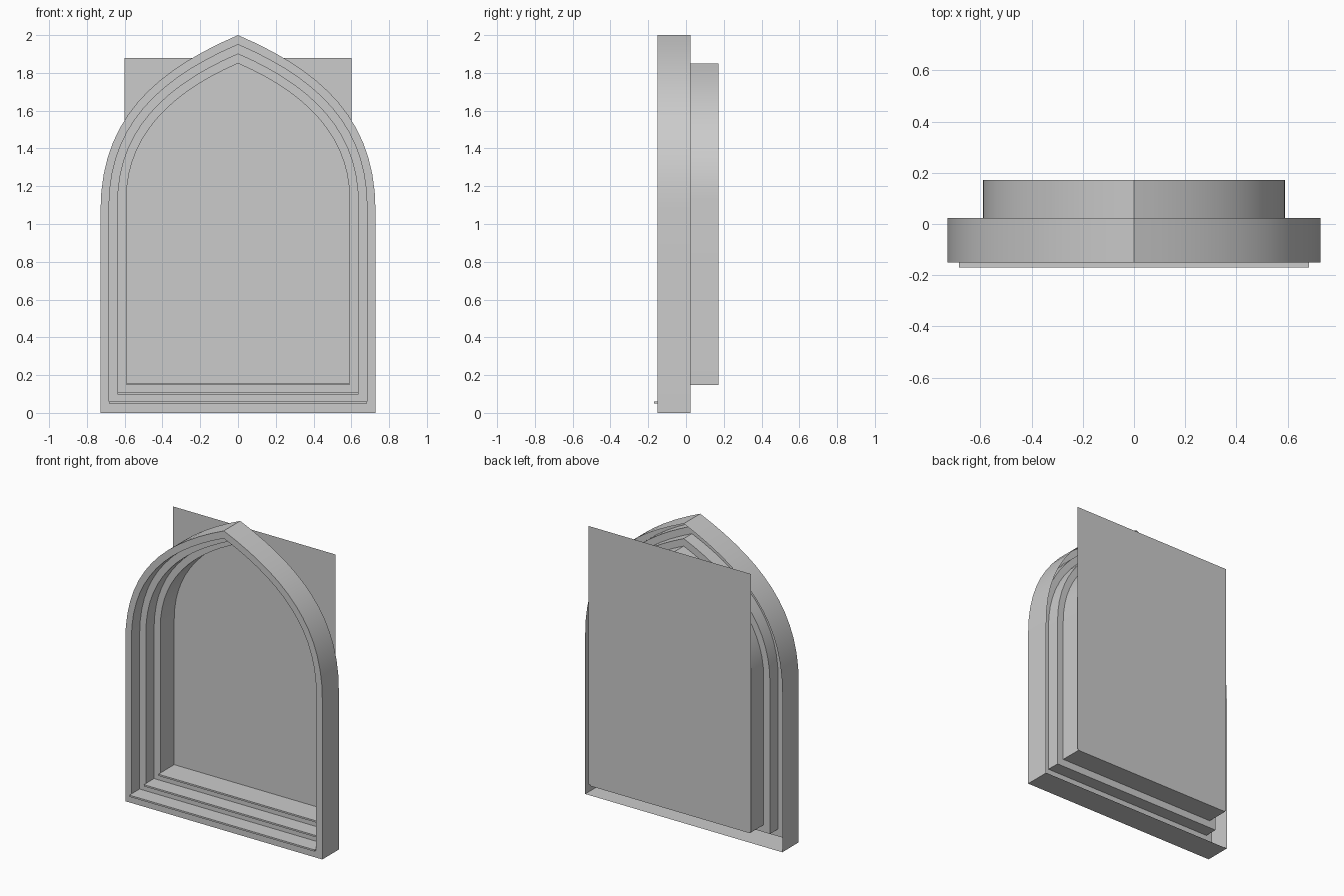
import bpy, bmesh

if "Cube" in bpy.data.objects:
    bpy.data.objects.remove(bpy.data.objects["Cube"])

SEG = 14
FRONTS = [-0.15, -0.063, 0.024]      # front face of each stepped order
BACK = 0.171                         # plane of the rear panel
WIDTHS = [0.728, 0.683, 0.637, 0.591]


def make(name, verts, faces):
    me = bpy.data.meshes.new(name)
    me.from_pydata(verts, [], faces)
    ob = bpy.data.objects.new(name, me)
    bpy.context.collection.objects.link(ob)
    return ob


def outline(i):
    """Pointed arch outline number i (0 = outermost), anticlockwise from the front."""
    w, base, top = WIDTHS[i], 0.049 * i, 2 - 0.05 * i
    spring, a, b = 1.07 + 0.02 * i, 0.48 - 0.05 * i, 0.45 - 0.029 * i
    ctrl = [(w, spring), (w, spring + a), (b, top - 0.43 * b), (0, top)]
    right = [(w, base)]
    for k in range(SEG + 1):
        t = k / SEG
        c = [(1 - t) ** 3, 3 * t * (1 - t) ** 2, 3 * t * t * (1 - t), t ** 3]
        right.append(tuple(sum(c[n] * ctrl[n][d] for n in range(4)) for d in (0, 1)))
    return right + [(-x, z) for x, z in reversed(right[:-1])]


# Stepped arch surround: one open-backed sheet through successive rings
rings = [(0, 0.024)]
for i, y in enumerate(FRONTS):
    rings += [(i, y), (i + 1, y)]
rings.append((3, BACK))
verts, faces = [], []
for i, y in rings:
    verts += [(x, y, z) for x, z in outline(i)]
n = len(outline(0))
for j in range(len(rings) - 1):
    is_reveal = j >= 2 and j % 2 == 0
    for k in range(n):
        if is_reveal and k == n - 1:
            continue                 # the sills close these
        m = (k + 1) % n
        faces.append((j * n + k, j * n + m, (j + 1) * n + m, (j + 1) * n + k))
arch = make("stepped_arch_surround", verts, faces)
bpy.context.view_layer.objects.active = arch
arch.select_set(True)
bpy.ops.object.shade_smooth_by_angle(angle=0.5)

# Thin sills, each projecting a little in front of its step
for i, y in enumerate(FRONTS):
    y0, y1 = y - 0.02, (FRONTS + [BACK])[i + 1]
    z0, w = 0.049 * (i + 1), WIDTHS[i + 1]
    bm = bmesh.new()
    bmesh.ops.create_cube(bm, size=1)
    for v in bm.verts:
        v.co = (v.co.x * 2 * w, y0 + (v.co.y + 0.5) * (y1 - y0), z0 + (v.co.z + 0.5) * 0.011)
    sill = make(f"sill_{i + 1}", [], [])
    bm.to_mesh(sill.data)
    bm.free()

# Flat rear panel
make("rear_panel", [(-0.6, BACK, 0.155), (0.6, BACK, 0.155), (0.6, BACK, 1.88), (-0.6, BACK, 1.88)],
     [(0, 1, 2, 3)])
